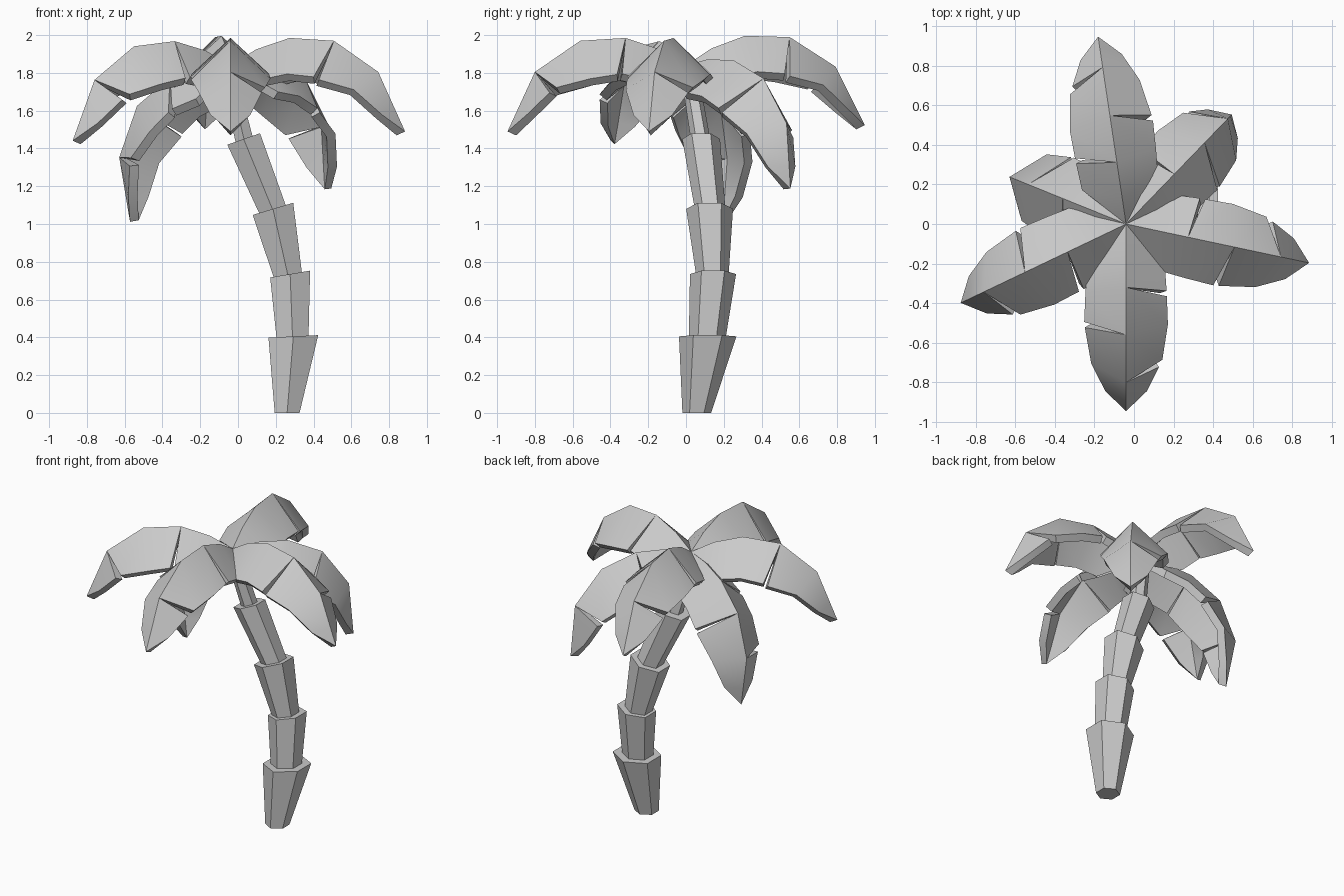
import bpy, bmesh, math
from mathutils import Vector, Matrix

if "Cube" in bpy.data.objects:
    bpy.data.objects.remove(bpy.data.objects["Cube"])

CROWN = Vector((-0.04, 0.0, 1.84))


def make_object(name, bm):
    mesh = bpy.data.meshes.new(name)
    bm.to_mesh(mesh)
    bm.free()
    ob = bpy.data.objects.new(name, mesh)
    bpy.context.collection.objects.link(ob)
    bpy.ops.object.select_all(action='DESELECT')
    ob.select_set(True)
    bpy.context.view_layer.objects.active = ob
    return ob


# Trunk: stacked flaring hexagonal segments that lean towards the crown
def hex_ring(bm, x, y, z, r, slope):
    ring = []
    for i in range(6):
        a = math.radians(-90 + 60 * i)
        dx = r * math.cos(a)
        ring.append(bm.verts.new((x + dx, y + r * math.sin(a), z + slope * dx)))
    return ring


def trunk_segment(index, bottom, top):
    bm = bmesh.new()
    lo, hi = hex_ring(bm, *bottom), hex_ring(bm, *top)
    for i in range(6):
        j = (i + 1) % 6
        bm.faces.new((lo[i], lo[j], hi[j], hi[i]))
    bm.faces.new(lo[::-1])
    bm.faces.new(hi)
    make_object(f"trunk_segment_{index}", bm)


segments = [  # (x, y, z, radius, slope) at the bottom and at the top
    ((0.26, 0.057, 0.0, 0.076, 0.0), (0.293, 0.115, 0.405, 0.152, 0.05)),
    ((0.289, 0.112, 0.39, 0.097, 0.05), (0.276, 0.143, 0.735, 0.122, 0.17)),
    ((0.266, 0.14, 0.72, 0.085, 0.17), (0.185, 0.125, 1.08, 0.124, 0.3)),
    ((0.19, 0.13, 1.06, 0.08, 0.3), (0.03, 0.08, 1.45, 0.1, 0.35)),
    ((0.037, 0.08, 1.43, 0.052, 0.35), (-0.045, 0.025, 1.76, 0.047, 0.3)),
]
for n, (bottom, top) in enumerate(segments, 1):
    trunk_segment(n, bottom, top)


# Fronds: one folded, arched leaf with wedge slits, turned and drooped six times
SPINE = [(0, 0), (0.14, 0.085), (0.32, 0.145), (0.56, 0.13), (0.8, -0.035), (0.945, -0.35)]
EDGE = [(0, 0, 0), (0.9, 0.195, 0.17), (2, 0.205, 0.19), (3.1, 0.212, 0.2),
        (4, 0.182, 0.135), (4.65, 0.105, 0.055), (5, 0, 0)]   # station, half width, drop


def spine_point(u):
    i = min(int(u), len(SPINE) - 2)
    return Vector(SPINE[i]).lerp(Vector(SPINE[i + 1]), u - i)


def edge_point(u, side):
    for (u0, w0, d0), (u1, w1, d1) in zip(EDGE, EDGE[1:]):
        if u <= u1:
            f = (u - u0) / (u1 - u0)
            w, d = w0 + (w1 - w0) * f, d0 + (d1 - d0) * f
            break
    t = (spine_point(min(u + 0.5, 5)) - spine_point(max(u - 0.5, 0))).normalized()
    p = spine_point(u) - Vector((-t.y, t.x)) * d
    return Vector((p.x, side * w, p.y))


def frond(name, azimuth, droop):
    bm = bmesh.new()
    stations = [0, 1, 2, 3, 4, 4.65, 5]
    spine = {}
    for u in stations:
        p = spine_point(u)
        spine[u] = bm.verts.new((p.x, 0, p.y))
    for side, slits in ((1, (2, 4)), (-1, (3,))):
        before, after = {}, {}
        for u in stations[1:-1]:
            e = {1: 0.9, 2: 2.06, 3: 3.12, 4: 4.05}.get(u, u)
            gap = 0.085 if u in slits else 0
            before[u] = after[u] = bm.verts.new(edge_point(e - gap, side))
            if gap:
                after[u] = bm.verts.new(edge_point(e + gap, side))
        for a, b in zip(stations, stations[1:]):
            loop = [spine[a], spine[b]]
            loop += [before[b]] if b in before else []
            loop += [after[a]] if a in after else []
            bm.faces.new(loop if side > 0 else loop[::-1])
    bm.transform(Matrix.Translation(CROWN)
                 @ Matrix.Rotation(math.radians(azimuth), 4, 'Z')
                 @ Matrix.Rotation(math.radians(droop), 4, 'Y'))
    ob = make_object(name, bm)
    solid = ob.modifiers.new("thickness", 'SOLIDIFY')
    solid.thickness = 0.05
    solid.offset = -1
    bpy.ops.object.modifier_apply(modifier=solid.name)
    bpy.ops.object.shade_smooth_by_angle(angle=math.radians(35))


for name, azimuth, droop in (
        ("frond_back", 98.5, -2), ("frond_back_right", 46, 20),
        ("frond_right", -12, 0), ("frond_front", -90, 0),
        ("frond_front_left", -154.5, 3), ("frond_back_left", 158, 35)):
    frond(name, azimuth, droop)
